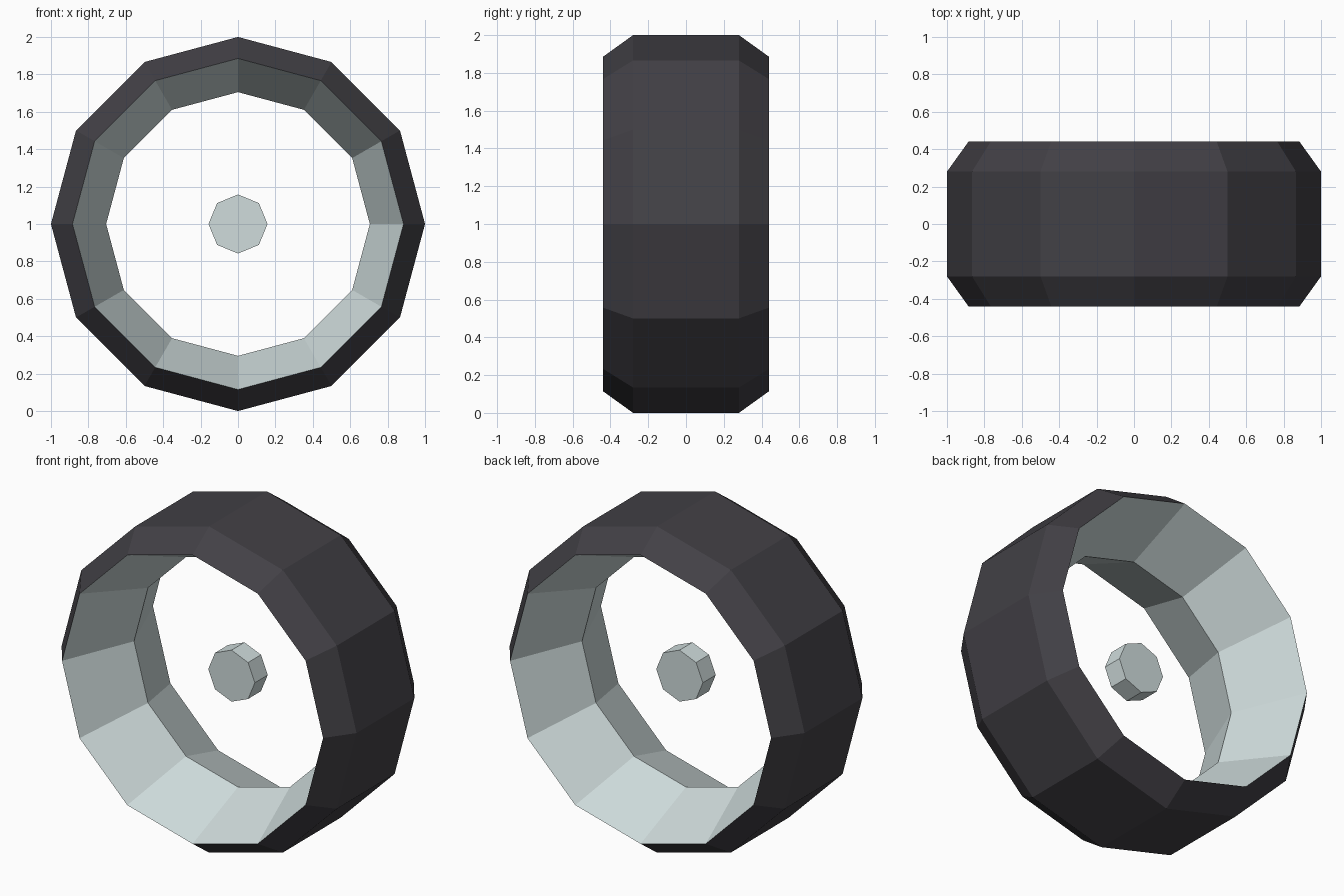
import bpy, bmesh, math

if "Cube" in bpy.data.objects:
    bpy.data.objects.remove(bpy.data.objects["Cube"])

SIDES = 12
CENTRE_Z = 1.0


def material(name, rgb):
    m = bpy.data.materials.new(name)
    m.diffuse_color = (*rgb, 1.0)
    m.use_nodes = True
    m.node_tree.nodes["Principled BSDF"].inputs["Base Color"].default_value = m.diffuse_color
    return m


def lathe(name, profile, mat):
    """Spin an open (radius, y) profile around the wheel axis, flat shaded."""
    bm = bmesh.new()
    rings = []
    for r, y in profile:
        rings.append([bm.verts.new((r * math.cos(2 * math.pi * j / SIDES), y,
                                    r * math.sin(2 * math.pi * j / SIDES)))
                      for j in range(SIDES)])
    for a, b in zip(rings, rings[1:]):
        for j in range(SIDES):
            k = (j + 1) % SIDES
            bm.faces.new((a[j], b[j], b[k], a[k]))
    mesh = bpy.data.meshes.new(name)
    bm.to_mesh(mesh)
    bm.free()
    mesh.materials.append(mat)
    ob = bpy.data.objects.new(name, mesh)
    ob.location.z = CENTRE_Z
    bpy.context.collection.objects.link(ob)
    return ob


rubber = material("dark_rubber", (0.054, 0.051, 0.060))
metal = material("pale_metal", (0.63, 0.72, 0.72))

# Tyre: flat tread with a bevelled shoulder on each side
lathe("tyre", [(0.885, -0.44), (1.0, -0.28), (1.0, 0.28), (0.885, 0.44)], rubber)

# Rim: V-shaped inner lining, narrowest in the middle
lathe("rim", [(0.885, 0.44), (0.705, 0.0), (0.885, -0.44)], metal)

# Hub: small octagonal plug floating in the centre
bpy.ops.mesh.primitive_cylinder_add(vertices=8, radius=0.158, depth=0.125,
                                    location=(0, 0, CENTRE_Z),
                                    rotation=(math.pi / 2, 0, 0))
hub = bpy.context.object
hub.name = "hub"
hub.data.materials.append(metal)
